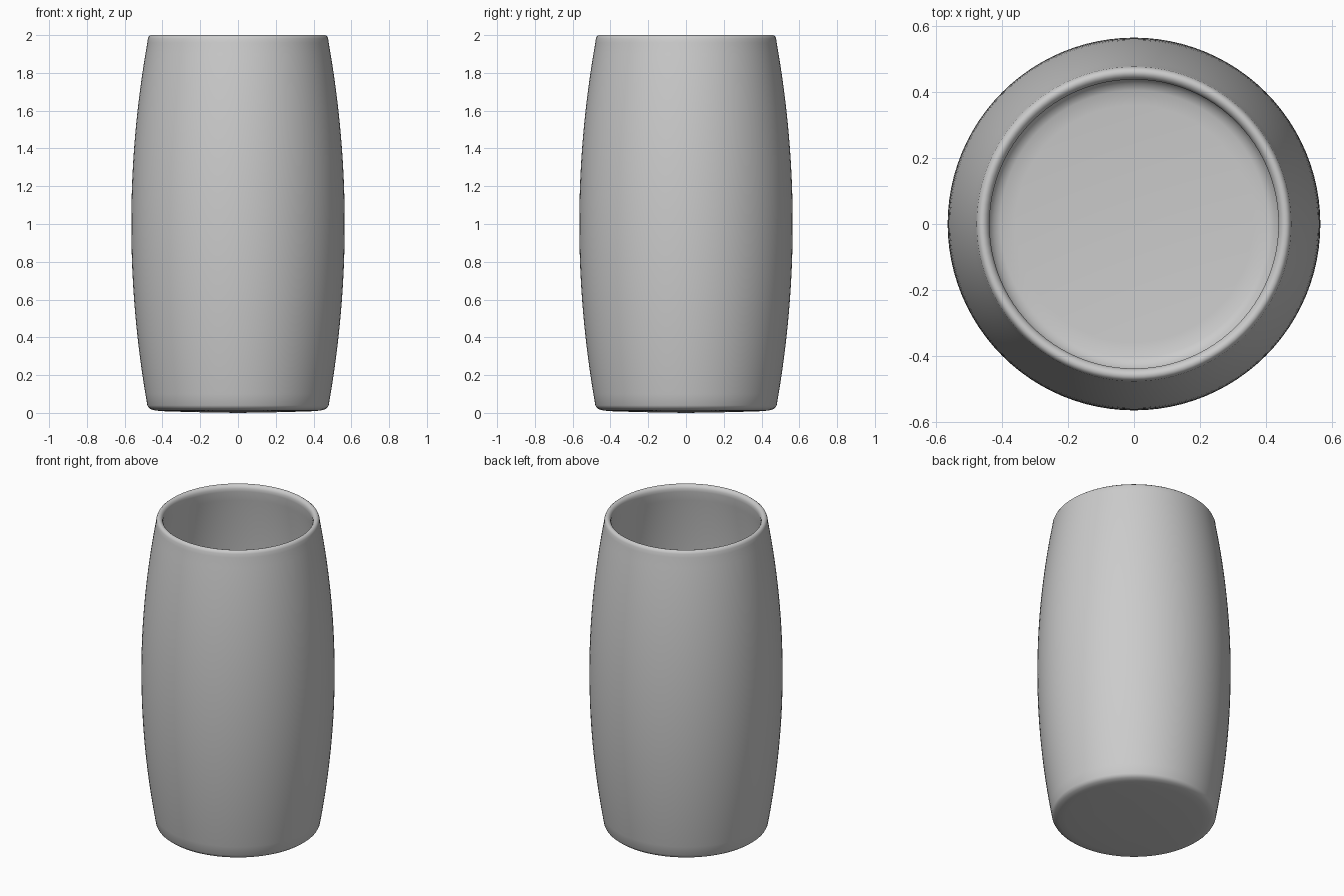
import bpy, bmesh, math

if "Cube" in bpy.data.objects:
    bpy.data.objects.remove(bpy.data.objects["Cube"])

SEGMENTS = 96

# one flat grey for the whole cup
grey = bpy.data.materials.new("light grey")
grey.diffuse_color = (0.6, 0.6, 0.6, 1)
grey.use_nodes = True
grey.node_tree.nodes["Principled BSDF"].inputs["Base Color"].default_value = grey.diffuse_color


def bulge(z, end, swell):
    """Barrel radius at height z."""
    return end + swell * (1 - ((z - 1.0) / 0.96) ** 2)


def lathe(name, profile):
    """Spin an (r, z) profile around z; end points sit on the axis."""
    bm = bmesh.new()
    rings = []
    for r, z in profile:
        if r == 0:
            rings.append([bm.verts.new((0, 0, z))] * SEGMENTS)
        else:
            rings.append([bm.verts.new((r * math.cos(a), r * math.sin(a), z))
                          for a in (2 * math.pi * i / SEGMENTS for i in range(SEGMENTS))])
    for lo, hi in zip(rings, rings[1:]):
        for i in range(SEGMENTS):
            j = (i + 1) % SEGMENTS
            quad = list(dict.fromkeys((lo[i], lo[j], hi[j], hi[i])))
            bm.faces.new(quad)
    bmesh.ops.recalc_face_normals(bm, faces=bm.faces)
    for f in bm.faces:
        f.smooth = True
    mesh = bpy.data.meshes.new(name)
    bm.to_mesh(mesh)
    bm.free()
    mesh.materials.append(grey)
    obj = bpy.data.objects.new(name, mesh)
    bpy.context.collection.objects.link(obj)
    return obj


# slightly domed base with rounded lower edge
profile = [(0, 0.0), (0.24, 0.004), (0.40, 0.009), (0.44, 0.013),
           (0.463, 0.02), (0.474, 0.029)]
# outer wall
steps = 32
heights = [0.04 + 1.92 * i / steps for i in range(steps + 1)]
profile += [(bulge(z, 0.48, 0.085), z) for z in heights]
# rounded rim
profile += [(0.477, 1.982), (0.472, 1.993), (0.463, 2.0), (0.452, 1.998),
            (0.443, 1.99), (0.438, 1.978)]
# inner wall
profile += [(bulge(z, 0.438, 0.085), z) for z in reversed(heights[1:])]
# inner floor with rounded corner
profile += [(0.436, 0.08), (0.425, 0.064), (0.405, 0.055), (0.36, 0.05), (0, 0.045)]

lathe("cup", profile)
